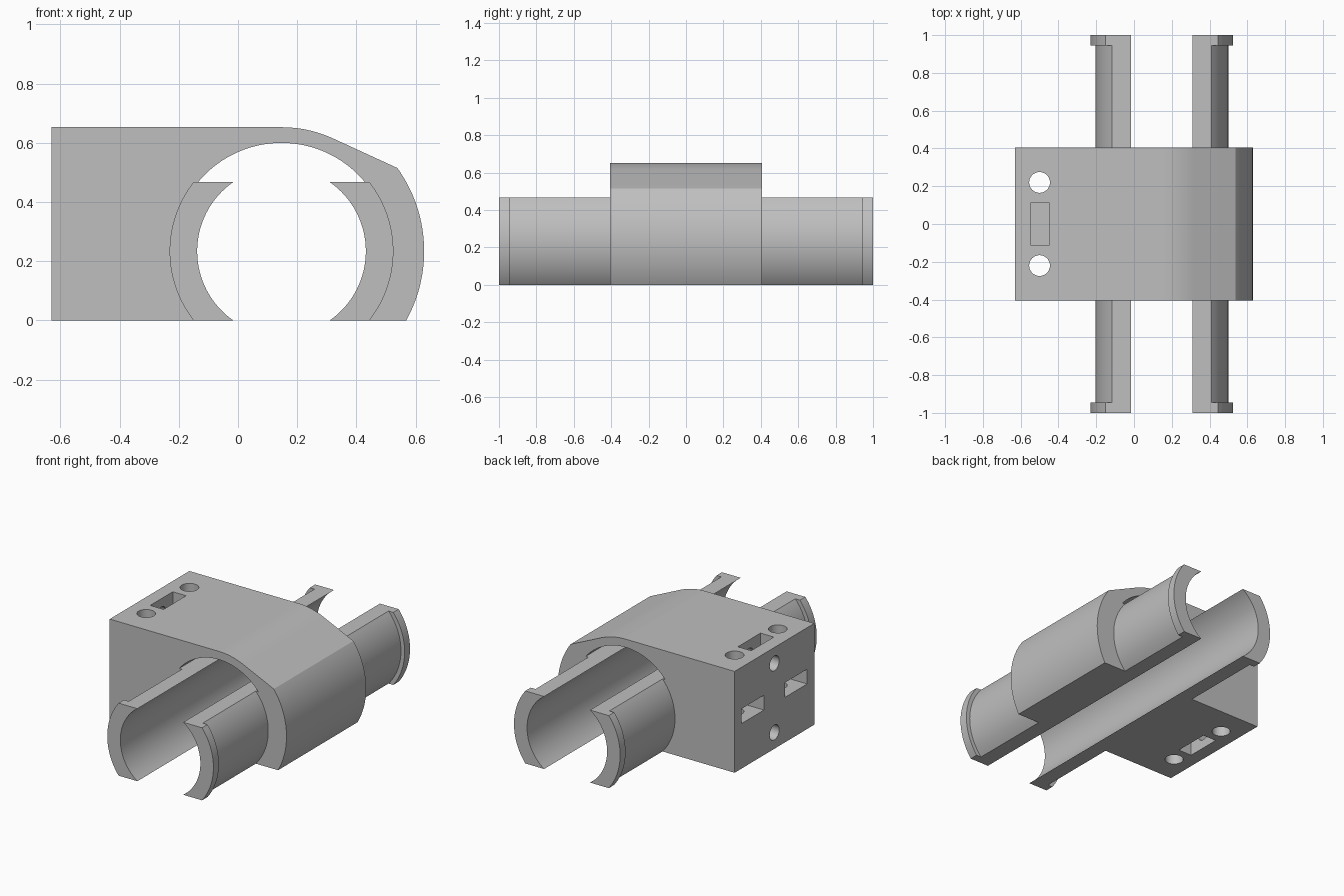
import bpy
import bmesh
from math import asin, cos, sin, radians, pi
from mathutils import Matrix

cube = bpy.data.objects.get("Cube")
if cube:
    bpy.data.objects.remove(cube, do_unlink=True)

# Main dimensions
CX, CZ = 0.147, 0.2335          # axis of the bore
R_IN, R_SLEEVE, R_BORE, R_FLANGE = 0.285, 0.352, 0.366, 0.378
R_TOP, R_SIDE = 0.419, 0.482    # outer arcs of the body
LEFT, HALF = -0.63, 0.405       # flat end and half depth of the body

grey = bpy.data.materials.new("plain grey")
grey.use_nodes = True
colour = (0.52, 0.52, 0.52, 1)
grey.diffuse_color = colour
grey.node_tree.nodes["Principled BSDF"].inputs["Base Color"].default_value = colour


def arc(r, start, end, n=32):
    """Points on an arc about the bore axis, in the xz plane."""
    steps = [start + (end - start) * i / n for i in range(n + 1)]
    return [(CX + r * cos(a), CZ + r * sin(a)) for a in steps]


def rim(r):
    """Angle at which a circle meets the flat cuts above and below."""
    return asin(CZ / r)


def make_object(name, bm):
    bmesh.ops.recalc_face_normals(bm, faces=bm.faces)
    mesh = bpy.data.meshes.new(name)
    bm.to_mesh(mesh)
    bm.free()
    mesh.materials.append(grey)
    obj = bpy.data.objects.new(name, mesh)
    bpy.context.collection.objects.link(obj)
    return obj


def extrude(name, profile, y0, y1):
    """Solid with the given xz profile between two depths."""
    bm = bmesh.new()
    face = bm.faces.new([bm.verts.new((x, y0, z)) for x, z in profile])
    moved = bmesh.ops.extrude_face_region(bm, geom=[face])["geom"]
    verts = [v for v in moved if isinstance(v, bmesh.types.BMVert)]
    bmesh.ops.translate(bm, vec=(0, y1 - y0, 0), verts=verts)
    return make_object(name, bm)


def activate(obj):
    bpy.ops.object.select_all(action="DESELECT")
    obj.select_set(True)
    bpy.context.view_layer.objects.active = obj


def smooth(obj):
    activate(obj)
    bpy.ops.object.shade_smooth_by_angle(angle=radians(20))


def cut(target, bm):
    """Subtract a temporary solid from the target."""
    cutter = make_object("cutter", bm)
    cutter.hide_render = True
    mod = target.modifiers.new("cut", "BOOLEAN")
    mod.operation, mod.solver, mod.object = "DIFFERENCE", "EXACT", cutter
    activate(target)
    bpy.ops.object.modifier_apply(modifier=mod.name)
    bpy.data.objects.remove(cutter, do_unlink=True)


def cut_box(target, low, high):
    bm = bmesh.new()
    size = [b - a for a, b in zip(low, high)]
    mid = [(a + b) / 2 for a, b in zip(low, high)]
    bmesh.ops.create_cube(bm, size=1, matrix=Matrix.Translation(mid) @ Matrix.Diagonal((*size, 1)))
    cut(target, bm)


def cut_hole(target, centre, radius, length, sideways=False):
    turn = Matrix.Rotation(pi / 2, 4, "Y") if sideways else Matrix.Identity(4)
    bm = bmesh.new()
    bmesh.ops.create_cone(bm, cap_ends=True, segments=32, radius1=radius, radius2=radius,
                          depth=length, matrix=Matrix.Translation(centre) @ turn)
    cut(target, bm)


# Body: block with a rounded arch, lined by the lower sleeve walls
a_in, a_bore, a_side = rim(R_IN), rim(R_BORE), rim(R_SIDE)
profile = [(LEFT, 0)]
profile += arc(R_IN, pi + a_in, pi - a_in)
profile += arc(R_BORE, pi - a_bore, a_bore, 40)
profile += arc(R_IN, a_in, -a_in)
profile += arc(R_SIDE, -a_side, radians(35.7))
profile += arc(R_TOP, radians(65.6), pi / 2, 12)
profile += [(LEFT, CZ + R_TOP)]
body = extrude("clamp_body", profile, -HALF, HALF)

# Upright bolt holes with nut slots from the flat end
for y in (-0.22, 0.22):
    cut_hole(body, (-0.5, y, 0.33), 0.055, 1)
    cut_box(body, (-0.7, y - 0.113, 0.29), (-0.39, y + 0.113, 0.385))

# Sideways bolt holes with nut slots from the top and the bottom
for z, low, high in ((0.55, 0.445, 0.8), (0.105, -0.1, 0.21)):
    cut_hole(body, (-0.53, 0, z), 0.048, 0.36, sideways=True)
    cut_box(body, (-0.545, -0.115, low), (-0.45, 0.115, high))
smooth(body)


# Sleeve halves and end flanges, on both sides and both ends
def shell(name, r, side, y0, y1):
    points = arc(r, -rim(r), rim(r)) + arc(R_IN, a_in, -a_in)
    points = [(CX + side * (x - CX), z) for x, z in points]
    smooth(extrude(name, points, y0, y1))


for side, side_name in ((1, "left"), (-1, "right")):
    for end, end_name in ((-1, "front"), (1, "back")):
        tag = end_name + "_" + side_name
        shell(tag + "_sleeve", R_SLEEVE, side, end * HALF, end * 0.945)
        shell(tag + "_flange", R_FLANGE, side, end * 0.945, end)
